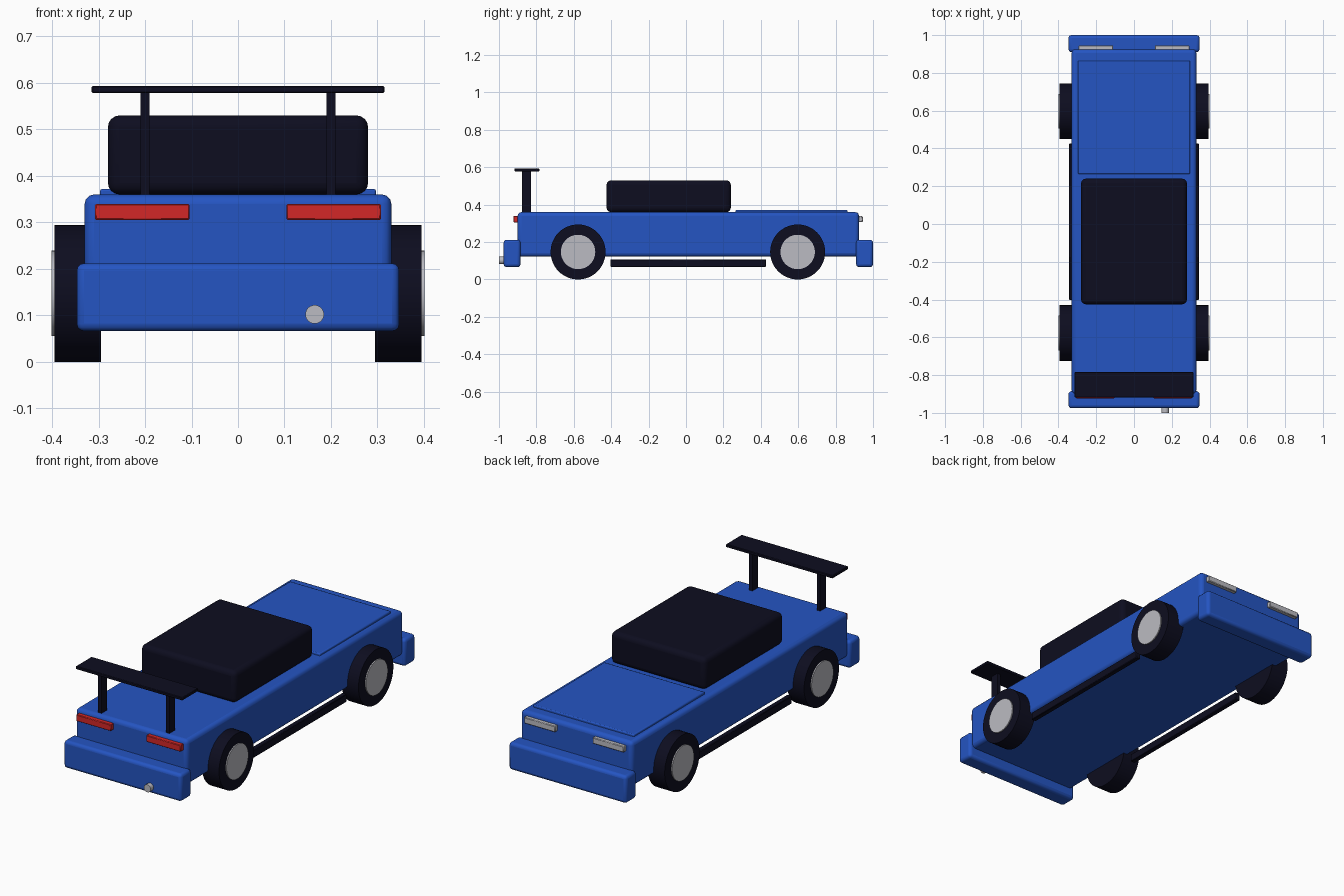
import bpy
import math

cube = bpy.data.objects.get("Cube")
if cube:
    bpy.data.objects.remove(cube, do_unlink=True)


def material(name, color):
    m = bpy.data.materials.new(name)
    m.use_nodes = True
    m.diffuse_color = (*color, 1)
    m.node_tree.nodes["Principled BSDF"].inputs["Base Color"].default_value = (*color, 1)
    return m


blue = material("blue paint", (0.018, 0.09, 0.54))
black = material("midnight black", (0.004, 0.004, 0.014))
silver = material("silver", (0.5, 0.5, 0.54))
red = material("red lens", (0.65, 0.02, 0.02))


def finish(name, mat):
    ob = bpy.context.object
    ob.name = ob.data.name = name
    ob.data.materials.append(mat)
    return ob


def box(name, mat, xs, ys, zs, bevel=0, segments=3):
    """Box spanning the given ranges, with optionally rounded edges."""
    spans = (xs, ys, zs)
    bpy.ops.mesh.primitive_cube_add(size=1, location=[sum(s) / 2 for s in spans])
    ob = finish(name, mat)
    ob.scale = [b - a for a, b in spans]
    bpy.ops.object.transform_apply(location=False, rotation=False, scale=True)
    if bevel:
        mod = ob.modifiers.new("rounded edges", "BEVEL")
        mod.width = bevel
        mod.segments = segments
        bpy.ops.object.shade_smooth_by_angle(angle=math.radians(40))
    return ob


def cylinder(name, mat, radius, depth, location, rotation):
    bpy.ops.mesh.primitive_cylinder_add(
        vertices=48, radius=radius, depth=depth, location=location, rotation=rotation)
    ob = finish(name, mat)
    bpy.ops.object.shade_smooth_by_angle(angle=math.radians(40))
    return ob


# Body shell, cabin and bonnet
box("body", blue, (-0.33, 0.33), (-0.90, 0.925), (0.122, 0.36), 0.02)
box("cabin", black, (-0.28, 0.28), (-0.425, 0.24), (0.36, 0.53), 0.025, 4)
box("bonnet", blue, (-0.297, 0.297), (0.265, 0.863), (0.35, 0.372), 0.005, 2)

# Bumpers
box("tail_bumper", blue, (-0.347, 0.347), (-0.975, -0.885), (0.066, 0.212), 0.016)
box("nose_bumper", blue, (-0.347, 0.347), (0.91, 1.0), (0.066, 0.212), 0.016)

# Wing blade
box("wing", black, (-0.315, 0.315), (-0.918, -0.784), (0.578, 0.594), 0.003, 1)

# Parts repeated on both sides
for side, s in (("left", 1), ("right", -1)):
    def span(a, b):
        return tuple(sorted((s * a, s * b)))

    box(side + "_wing_post", black, span(0.19, 0.21), (-0.877, -0.83), (0.355, 0.58))
    box(side + "_tail_light", red, span(0.104, 0.308), (-0.923, -0.895), (0.305, 0.34), 0.003, 1)
    box(side + "_headlight", silver, span(0.11, 0.294), (0.92, 0.945), (0.306, 0.338), 0.003, 1)
    box(side + "_skirt", black, span(0.316, 0.343), (-0.403, 0.427), (0.066, 0.108), 0.003, 1)

    for axle, y in (("tail", -0.577), ("nose", 0.597)):
        turn = (0, math.pi / 2, 0)
        cylinder(f"{side}_{axle}_tyre", black, 0.147, 0.1, (s * 0.345, y, 0.147), turn)
        cylinder(f"{side}_{axle}_hub", silver, 0.092, 0.05, (s * 0.376, y, 0.147), turn)

# Exhaust pipe
cylinder("exhaust_pipe", silver, 0.02, 0.06, (0.165, -0.97, 0.102), (math.pi / 2, 0, 0))
